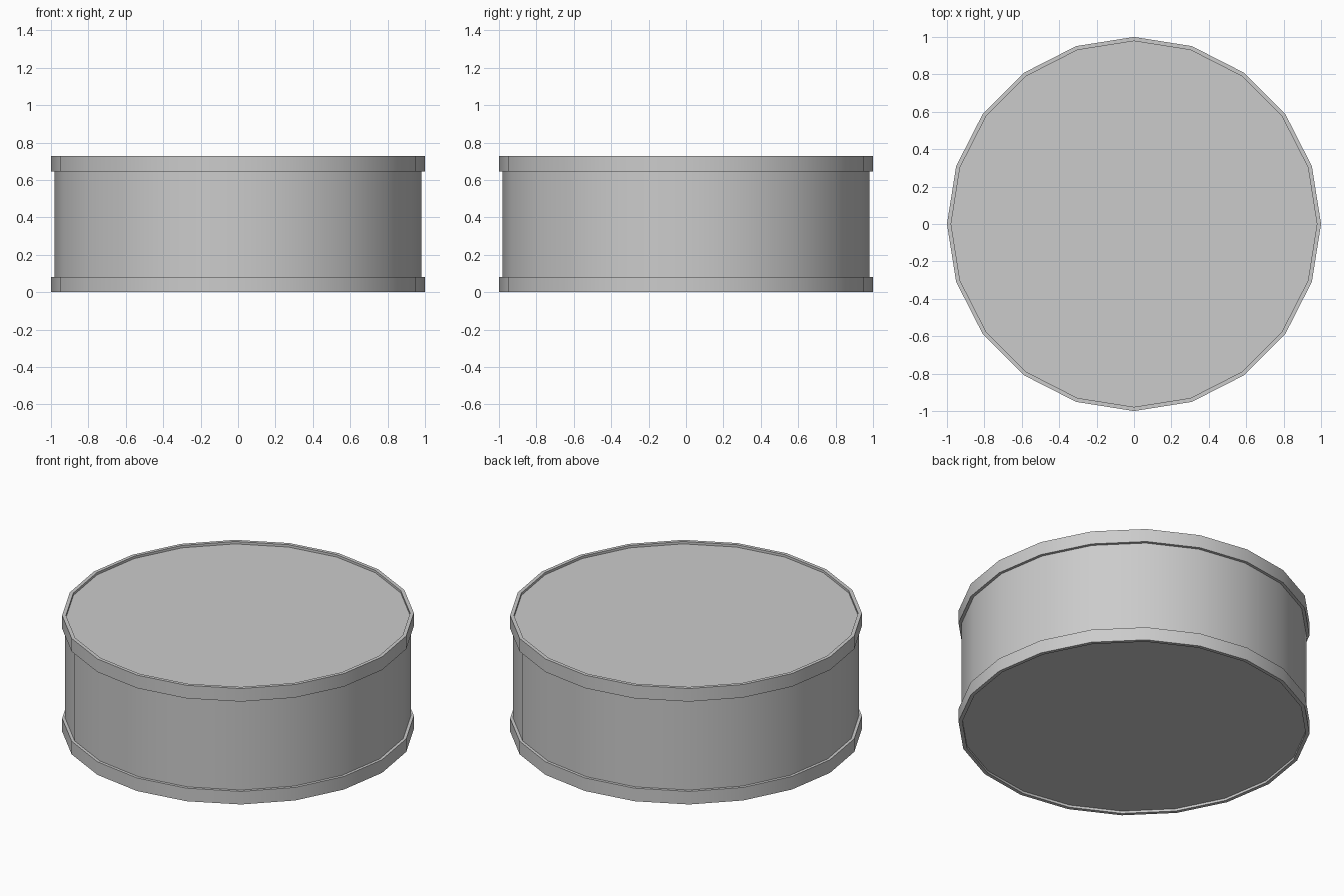
import bpy, bmesh
from math import cos, sin, tau

if "Cube" in bpy.data.objects:
    bpy.data.objects.remove(bpy.data.objects["Cube"])

SIDES = 20
HEIGHT = 0.727
RIM_H = 0.082
RECESS = 0.015


def finish(name, bm):
    bmesh.ops.recalc_face_normals(bm, faces=bm.faces)
    mesh = bpy.data.meshes.new(name)
    bm.to_mesh(mesh)
    bm.free()
    ob = bpy.data.objects.new(name, mesh)
    bpy.context.collection.objects.link(ob)
    bpy.ops.object.select_all(action='DESELECT')
    ob.select_set(True)
    bpy.context.view_layer.objects.active = ob
    bpy.ops.object.shade_smooth_by_angle(angle=0.6)
    return ob


def lathe(name, profile, closed):
    """Turn an (r, z) profile; closed makes a ring, open gets end caps."""
    bm = bmesh.new()
    loops = [[bm.verts.new((r * cos(tau * i / SIDES), r * sin(tau * i / SIDES), z))
              for i in range(SIDES)] for r, z in profile]
    pairs = list(zip(loops, loops[1:]))
    if closed:
        pairs.append((loops[-1], loops[0]))
    else:
        bm.faces.new(loops[0])
        bm.faces.new(loops[-1])
    for a, b in pairs:
        for i in range(SIDES):
            j = (i + 1) % SIDES
            bm.faces.new((a[i], a[j], b[j], b[i]))
    return finish(name, bm)


# Drum body with heads set slightly inside the hoops
lathe("drum_body", [(0.982, RECESS), (0.982, HEIGHT - RECESS)], False)

# Bottom and top hoops
for name, z in (("bottom_hoop", 0.0), ("top_hoop", HEIGHT - RIM_H)):
    lathe(name, [(0.978, z), (1.0, z), (1.0, z + RIM_H), (0.978, z + RIM_H)], True)
